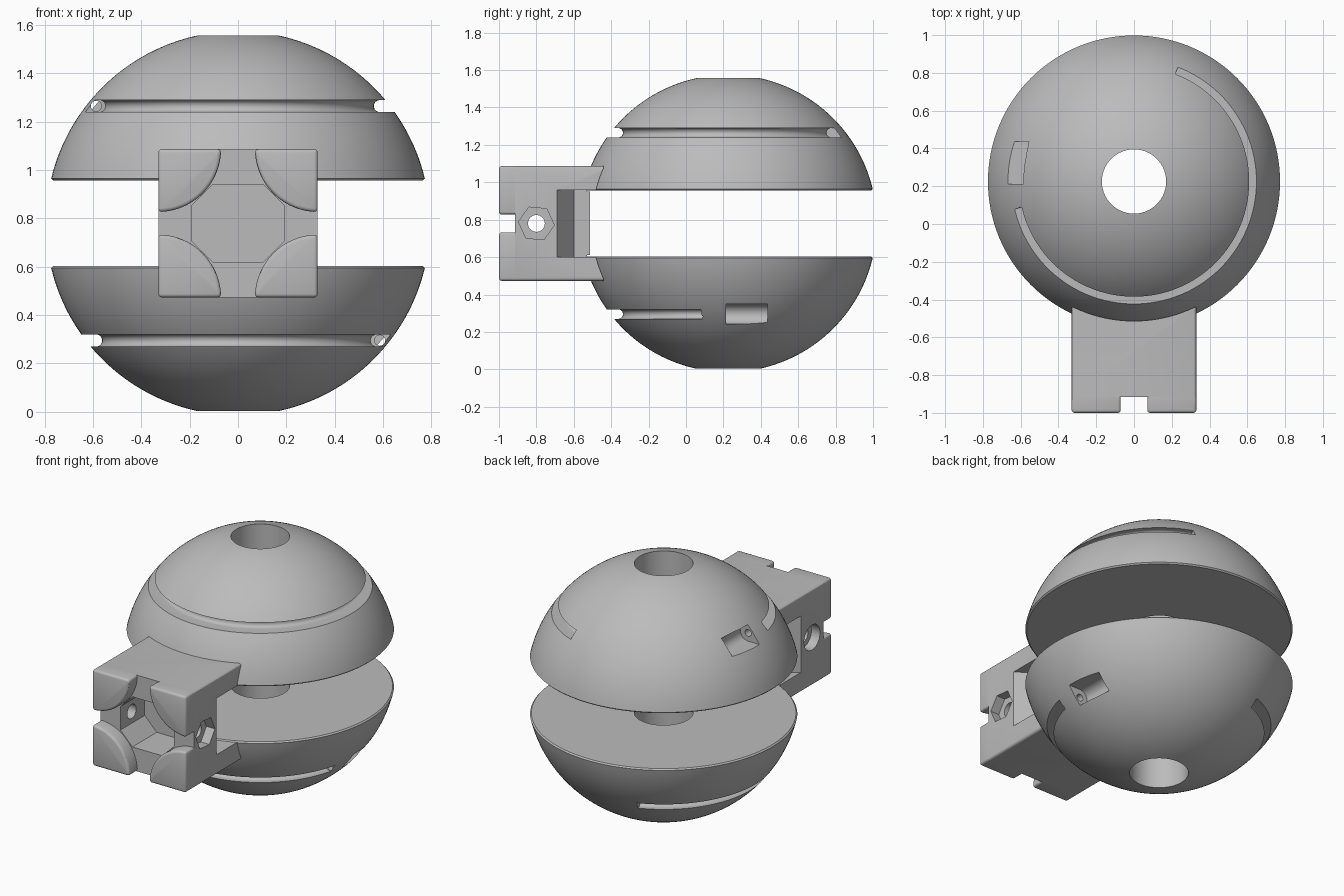
import bpy, bmesh, math
from mathutils import Vector

if "Cube" in bpy.data.objects:
    bpy.data.objects.remove(bpy.data.objects["Cube"])

CENTRE = Vector((0, 0.225, 0.78))   # centre of the ball
R, BORE, GAP = 0.795, 0.17, 0.177   # ball radius, bore radius, half gap
HX, HZ = 0.33, 0.307                # half size of the block

grey = bpy.data.materials.new("plain grey")
grey.use_nodes = True
grey.diffuse_color = (0.5, 0.5, 0.5, 1)
grey.node_tree.nodes["Principled BSDF"].inputs["Base Color"].default_value = (0.5, 0.5, 0.5, 1)


def finish(name, bm):
    bmesh.ops.recalc_face_normals(bm, faces=bm.faces)
    mesh = bpy.data.meshes.new(name)
    bm.to_mesh(mesh)
    bm.free()
    mesh.materials.append(grey)
    obj = bpy.data.objects.new(name, mesh)
    bpy.context.collection.objects.link(obj)
    return obj


def lathe(name, profile, start=0, end=360, steps=128):
    """Turn a closed (radius, height) outline about z."""
    bm = bmesh.new()
    full = end - start == 360
    rings = []
    for i in range(steps if full else steps + 1):
        a = math.radians(start + (end - start) * i / steps)
        rings.append([bm.verts.new((r * math.cos(a), r * math.sin(a), z)) for r, z in profile])
    n = len(profile)
    for i in range(steps):
        p, q = rings[i], rings[(i + 1) % len(rings)]
        for j in range(n):
            k = (j + 1) % n
            bm.faces.new((p[j], p[k], q[k], q[j]))
    if not full:
        bm.faces.new(rings[0])
        bm.faces.new(rings[-1])
    return finish(name, bm)


def prism(name, outline, axis, a, b, round_edges=None, width=0.015):
    """Extrude an outline along an axis; round_edges picks edges to round."""
    def place(u, v, w):
        return {"x": (w, u, v), "y": (u, w, v), "z": (u, v, w)}[axis]
    bm = bmesh.new()
    near = [bm.verts.new(place(u, v, a)) for u, v in outline]
    far = [bm.verts.new(place(u, v, b)) for u, v in outline]
    bm.faces.new(near)
    bm.faces.new(far)
    for i in range(len(outline)):
        k = (i + 1) % len(outline)
        bm.faces.new((near[i], near[k], far[k], far[i]))
    bmesh.ops.recalc_face_normals(bm, faces=bm.faces)
    if round_edges:
        edges = [e for e in bm.edges if round_edges(e)]
        bmesh.ops.bevel(bm, geom=edges, offset=width, segments=3,
                        profile=0.5, affect="EDGES")
    return finish(name, bm)


def circle(u, v, r, n, turn=0):
    return [(u + r * math.cos(turn + math.tau * i / n),
             v + r * math.sin(turn + math.tau * i / n)) for i in range(n)]


def rect(u0, u1, v0, v1):
    return [(u0, v0), (u1, v0), (u1, v1), (u0, v1)]


def slot(u, v, r, reach):
    """Round-bottomed slot outline, open towards u + reach."""
    s = math.copysign(1, reach)
    arc = [math.radians(90 + 180 * i / 12) for i in range(13)]
    return [(u + s * r * math.cos(t), v + r * math.sin(t)) for t in arc] + \
           [(u + reach, v - r), (u + reach, v + r)]


def cut(obj, cutters):
    for c in cutters:
        c.hide_render = True
        mod = obj.modifiers.new("cut", "BOOLEAN")
        mod.operation, mod.solver, mod.object = "DIFFERENCE", "EXACT", c
    bpy.context.view_layer.update()
    graph = bpy.context.evaluated_depsgraph_get()
    mesh = bpy.data.meshes.new_from_object(obj.evaluated_get(graph))
    obj.modifiers.clear()
    obj.data = mesh
    for c in cutters:
        bpy.data.objects.remove(c)


def half_outline(radius, gap, lip):
    """Half-ball section with a bore and a small lip chamfer."""
    t0 = math.asin((gap + lip) / radius)
    t1 = math.acos(BORE / radius)
    arc = [t0 + (t1 - t0) * i / 32 for i in range(33)]
    rim = radius * math.cos(t0) - lip
    return [(BORE, gap), (rim, gap)] + [(radius * math.cos(t), radius * math.sin(t)) for t in arc]


# Ball halves: the lower one is the upper one turned over about y
GR, GZ = 0.587, 0.485
for name, turn in (("upper_half", 0), ("lower_half", math.pi)):
    half = lathe(name, half_outline(R, GAP, 0.008))
    cut(half, [
        lathe("groove", slot(GR, GZ, 0.025, 0.2), -167, 69, 96),
        prism("screw_pocket", slot(-GR, GZ, 0.053, -0.25), "y", -0.012, 0.212),
        prism("screw_hole", circle(-GR, GZ, 0.022, 24), "y", -0.16, 0.05),
    ])
    half.location = CENTRE
    half.rotation_euler.y = turn

# Block body behind the corner pads
z0, z1, zc = CENTRE.z - HZ, CENTRE.z + HZ, CENTRE.z


def along_y(e):
    a, b = e.verts
    return abs(a.co.y - b.co.y) > 0.01


STEP, FRONT = -0.915, -1.0
block = prism("block", rect(-HX, HX, z0, z1), "y", STEP, -0.4, along_y)
px, pz, ch = 0.19, 0.16, 0.085
octagon = [(px, zc - pz + ch), (px, zc + pz - ch), (px - ch, zc + pz), (ch - px, zc + pz),
           (-px, zc + pz - ch), (-px, zc - pz + ch), (ch - px, zc - pz), (px - ch, zc - pz)]
cutters = [
    prism("front_pocket", octagon, "y", -1.1, -0.67),
    prism("back_clearance", rect(-0.5, 0.5, zc - 0.18, zc + 0.18), "y", -0.513, -0.2),
    prism("bolt_hole", circle(-0.8, zc, 0.045, 32), "x", -0.5, 0.5),
    prism("nut_recess", circle(-0.8, zc, 0.096, 6, -0.09), "x", 0.27, 0.5),
    prism("head_recess", circle(-0.8, zc, 0.08, 40), "x", -0.5, -0.27),
]
for s in (-1, 1):
    waist = [(s * 0.4, -0.738), (s * 0.2, -0.6), (s * 0.2, -0.25), (s * 0.4, -0.25)]
    cutters.append(prism("waist", waist, "z", zc - 0.18, zc + 0.18))
    seat = lathe("ball_seat", half_outline(0.8, 0.17, 0.001))
    seat.location = CENTRE
    seat.rotation_euler.y = 0 if s > 0 else math.pi
    cutters.append(seat)
cut(block, cutters)

# Quarter-round pads on the front corners
PAD = 0.26


def pad_edges(e):
    if along_y(e):
        return e.calc_face_angle(0) > 1
    return all(v.co.y < FRONT + 0.001 for v in e.verts)


for sx, side in ((1, "left"), (-1, "right")):
    for sz, level in ((1, "upper"), (-1, "lower")):
        cx, cz = sx * HX, zc + sz * HZ
        arc = [math.pi / 2 * i / 20 for i in range(21)]
        outline = [(cx, cz)] + [(cx - sx * PAD * math.cos(t), cz - sz * PAD * math.sin(t)) for t in arc]
        prism(f"{level}_{side}_pad", outline, "y", FRONT, STEP, pad_edges)

# Smooth shading with sharp edges kept
for obj in bpy.context.view_layer.objects:
    obj.select_set(obj.type == "MESH" and grey.name in obj.data.materials)
bpy.context.view_layer.objects.active = block
bpy.ops.object.shade_smooth_by_angle(angle=math.radians(30))
